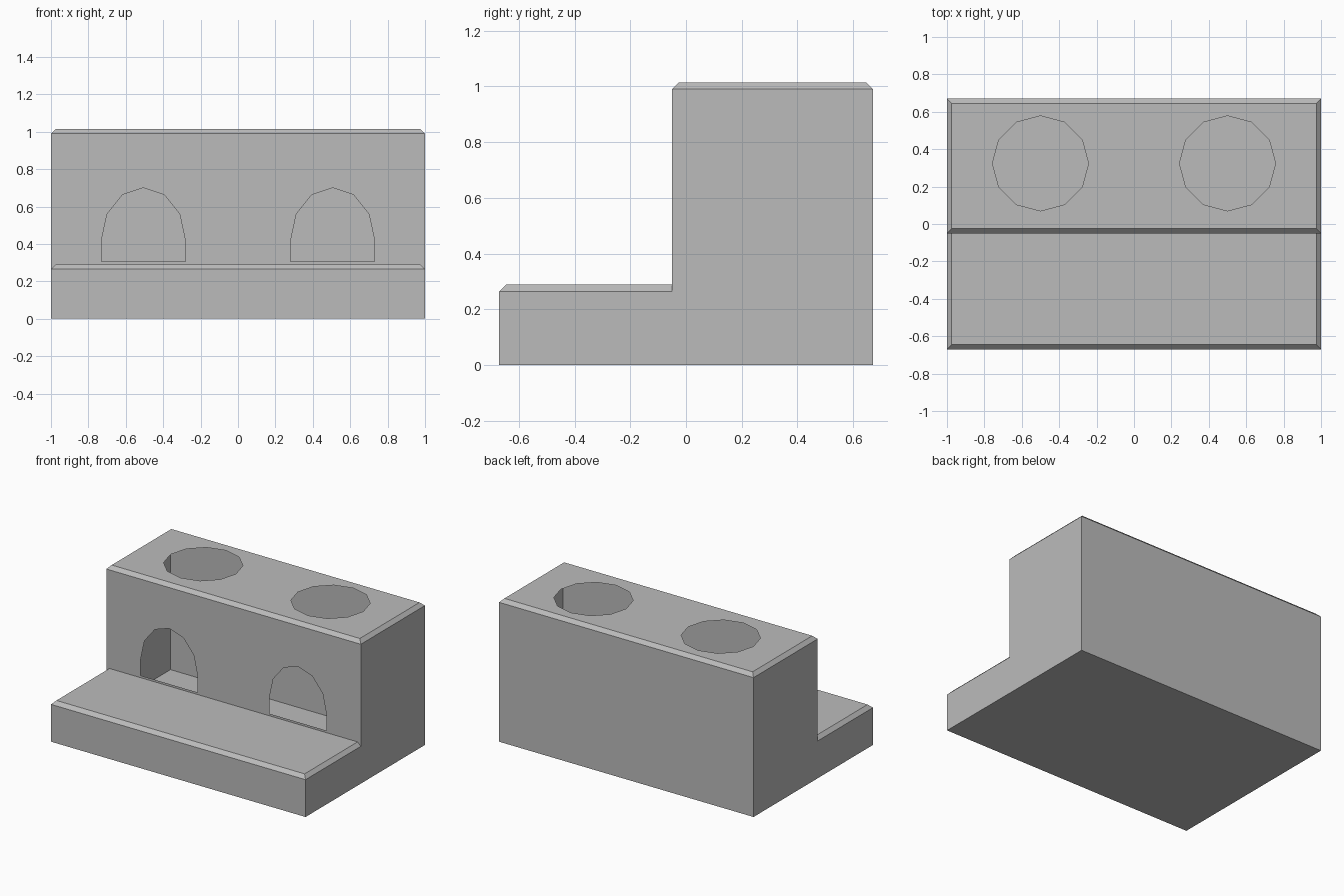
import bpy
import bmesh
from math import cos, sin, pi
from mathutils import Vector

cube = bpy.data.objects.get("Cube")
if cube:
    bpy.data.objects.remove(cube, do_unlink=True)

# Main dimensions
W = 1.0                              # half width
FRONT, MID, BACK = -0.67, -0.05, 0.67
STEP, TOP = 0.29, 1.015              # heights of the ledge and the main block
B = 0.025                            # chamfer
STEP_LOW, TOP_LOW = STEP - B, TOP - B

stone = bpy.data.materials.new("plain grey")
stone.use_nodes = True
grey = (0.5, 0.5, 0.5, 1)
stone.diffuse_color = grey
stone.node_tree.nodes["Principled BSDF"].inputs["Base Color"].default_value = grey

bm = bmesh.new()


def face(*points):
    bm.faces.new([bm.verts.new(p) for p in points])


def panel(normal, *loops):
    """Flat panel: first loop is the outline, the others are openings."""
    edges = []
    for loop in loops:
        verts = [bm.verts.new(p) for p in loop]
        edges += [bm.edges.new((a, b)) for a, b in zip(verts, verts[1:] + verts[:1])]
    bmesh.ops.triangle_fill(bm, edges=edges, use_beauty=True, normal=Vector(normal))


def rect(x, y0, y1, z):
    return [(-x, y0, z), (x, y0, z), (x, y1, z), (-x, y1, z)]


def burner_hole(cx):
    angles = [i * pi / 6 for i in range(12)]
    return [(cx + 0.257 * cos(a), 0.324 + 0.254 * sin(a), TOP) for a in angles]


def fire_arch(cx):
    arc = [(cx + 0.224 * cos(i * pi / 6), MID, 0.42 + 0.28 * sin(i * pi / 6)) for i in range(7)]
    return arc + [(cx - 0.224, MID, 0.305), (cx + 0.224, MID, 0.305)]


# Base, back and ledge front
face(*rect(W, FRONT, BACK, 0))
for y, z in ((BACK, TOP_LOW), (FRONT, STEP_LOW)):
    face((-W, y, 0), (W, y, 0), (W, y, z), (-W, y, z))

# Ends and the ledge's end chamfers
for x in (-W, W):
    xi = x * (1 - B)
    face((x, FRONT, 0), (x, BACK, 0), (x, BACK, TOP_LOW), (x, MID, TOP_LOW),
         (x, MID, STEP_LOW), (x, FRONT, STEP_LOW))
    face((x, FRONT, STEP_LOW), (x, MID, STEP_LOW), (xi, MID, STEP), (xi, FRONT + B, STEP))

# Ledge top and front chamfer
face(*rect(W - B, FRONT + B, MID, STEP))
face((-W, FRONT, STEP_LOW), (W, FRONT, STEP_LOW),
     (W - B, FRONT + B, STEP), (B - W, FRONT + B, STEP))

# Upper front wall with two arched openings
wall = [(-W, MID, STEP_LOW), (B - W, MID, STEP), (W - B, MID, STEP),
        (W, MID, STEP_LOW), (W, MID, TOP_LOW), (-W, MID, TOP_LOW)]
panel((0, -1, 0), wall, fire_arch(-0.506), fire_arch(0.506))

# Top chamfer ring and top plate with two round openings
outer = rect(W, MID, BACK, TOP_LOW)
inner = rect(W - B, MID + B, BACK - B, TOP)
for i in range(4):
    j = (i + 1) % 4
    face(outer[i], outer[j], inner[j], inner[i])
panel((0, 0, 1), inner, burner_hole(-0.5), burner_hole(0.5))

bmesh.ops.remove_doubles(bm, verts=bm.verts[:], dist=0.0005)
bmesh.ops.recalc_face_normals(bm, faces=bm.faces[:])
mesh = bpy.data.meshes.new("stove_body")
bm.to_mesh(mesh)
bm.free()
mesh.materials.append(stone)
bpy.context.collection.objects.link(bpy.data.objects.new("stove_body", mesh))
